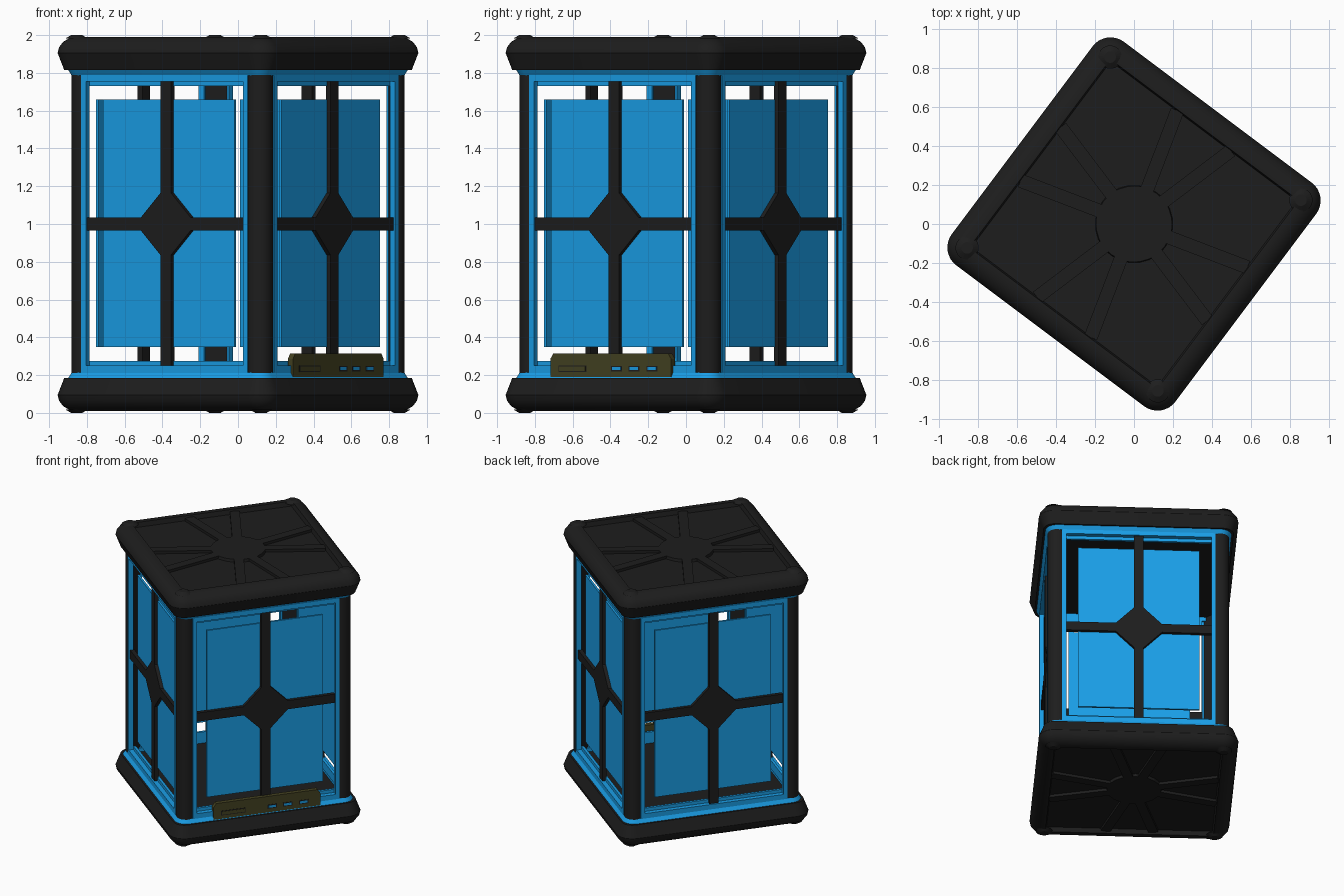
import bpy, bmesh, math
from mathutils import Matrix

if "Cube" in bpy.data.objects:
    bpy.data.objects.remove(bpy.data.objects["Cube"])

TURN = math.radians(-36.87)          # whole body is turned about z


def material(name, rgb):
    m = bpy.data.materials.new(name)
    m.diffuse_color = (*rgb, 1)
    m.use_nodes = True
    m.node_tree.nodes["Principled BSDF"].inputs["Base Color"].default_value = m.diffuse_color
    return m


BLACK = material("black plastic", (0.0125, 0.0125, 0.0125))
BLUE = material("bright blue", (0.0105, 0.352, 0.82))
OLIVE = material("dark olive", (0.057, 0.053, 0.015))


def finish(bm, name, mat, side=0, smooth=False):
    """Turn bmesh to the given side of the body and make an object."""
    bm.transform(Matrix.Rotation(TURN + side * math.pi / 2, 4, 'Z'))
    bmesh.ops.recalc_face_normals(bm, faces=bm.faces)
    me = bpy.data.meshes.new(name)
    bm.to_mesh(me)
    bm.free()
    me.materials.append(mat)
    ob = bpy.data.objects.new(name, me)
    bpy.context.collection.objects.link(ob)
    if smooth:
        bpy.ops.object.select_all(action='DESELECT')
        ob.select_set(True)
        bpy.context.view_layer.objects.active = ob
        bpy.ops.object.shade_smooth_by_angle(angle=math.radians(32))
    return ob


def add_box(bm, u0, u1, h0, h1, z0, z1):
    """Box on a side: u along the side, h outward, z up."""
    m = Matrix.Translation(((u0 + u1) / 2, -(h0 + h1) / 2, (z0 + z1) / 2))
    m = m @ Matrix.Diagonal((u1 - u0, h1 - h0, z1 - z0, 1))
    bmesh.ops.create_cube(bm, size=1, matrix=m)


def boxes(name, mat, side, *dims):
    bm = bmesh.new()
    for d in dims:
        add_box(bm, *d)
    return finish(bm, name, mat, side)


def plate(name, mat, side, points, h0, h1):
    """Outline of (u, z) points given a thickness from h0 to h1."""
    bm = bmesh.new()
    f = bm.faces.new([bm.verts.new((u, -h0, z)) for u, z in points])
    ext = bmesh.ops.extrude_face_region(bm, geom=[f])
    verts = [v for v in ext["geom"] if isinstance(v, bmesh.types.BMVert)]
    bmesh.ops.translate(bm, vec=(0, h0 - h1, 0), verts=verts)
    return finish(bm, name, mat, side)


def stacked(name, mat, profile, centre=0.6, steps=8, hollow=False):
    """Rounded squares of (half width, z) joined into a solid or a hollow ring."""
    bm = bmesh.new()
    rings = []
    for half, z in profile:
        r = max(half - centre, 0.004)
        c = half - r
        ring = []
        for q, (sx, sy) in enumerate([(1, 1), (-1, 1), (-1, -1), (1, -1)]):
            for i in range(steps + 1):
                a = (q + i / steps) * math.pi / 2
                ring.append(bm.verts.new((sx * c + r * math.cos(a), sy * c + r * math.sin(a), z)))
        rings.append(ring)
    pairs = list(zip(rings, rings[1:]))
    if hollow:
        pairs.append((rings[-1], rings[0]))
    else:
        bm.faces.new(rings[0])
        bm.faces.new(rings[-1])
    for a, b in pairs:
        for i in range(len(a)):
            j = (i + 1) % len(a)
            bm.faces.new((a[i], a[j], b[j], b[i]))
    return finish(bm, name, mat, smooth=True)


# Top and bottom caps, mirrored about mid height
CAP = [(0.68, 1.815), (0.715, 1.905), (0.708, 1.935), (0.685, 1.965), (0.65, 1.985),
       (0.62, 1.99), (0.602, 1.99), (0.594, 1.955)]
TRIM = [(0.648, 1.785), (0.668, 1.817), (0.6, 1.817), (0.6, 1.785)]

for label, flip in (("top", False), ("bottom", True)):
    def fz(z):
        return 2 - z if flip else z

    stacked(label + "_cap", BLACK, [(h, fz(z)) for h, z in CAP])
    stacked(label + "_trim", BLUE, [(h, fz(z)) for h, z in TRIM], centre=0.58, hollow=True)

    # Hub and corner studs
    for name, x, y, r1, r2, z0, z1 in (
            [("hub", 0, 0, 0.2, 0.195, 1.95, 1.976)] +
            [("corner_stud", 0.61 * sx, 0.61 * sy, 0.06, 0.03, 1.982, 2.0)
             for sx in (-1, 1) for sy in (-1, 1)]):
        bm = bmesh.new()
        m = Matrix.Translation((x, y, fz((z0 + z1) / 2)))
        if flip:
            m = m @ Matrix.Rotation(math.pi, 4, 'X')
        bmesh.ops.create_cone(bm, cap_ends=True, segments=24, radius1=r1, radius2=r2,
                              depth=z1 - z0, matrix=m)
        finish(bm, label + "_" + name, BLACK)

    # Ribs: two per side running from the hub to the rim
    for side in range(4):
        for s in (-1, 1):
            bm = bmesh.new()
            z0, z1 = sorted((fz(1.95), fz(1.976)))
            add_box(bm, -0.035, 0.035, 0.17, 0.622, z0, z1)
            bm.transform(Matrix.Rotation(s * math.radians(16), 4, 'Z'))
            finish(bm, label + "_rib", BLACK, side)

# One quarter of the cross outline, mirrored into all four quarters
W = 0.034
QUARTER = [(0.525, W), (0.165, W), (W, 0.165), (W, 0.76)]
CROSS = []
for su, sz in ((1, 1), (-1, 1), (-1, -1), (1, -1)):
    part = [(su * u, 1 + sz * z) for u, z in QUARTER]
    CROSS += part if su * sz > 0 else part[::-1]

for side in range(4):
    # Corner post: outer half of a round column
    bm = bmesh.new()
    bmesh.ops.create_cone(bm, cap_ends=True, segments=32, radius1=0.07, radius2=0.07,
                          depth=1.64, matrix=Matrix.Translation((0.58, -0.58, 1)))
    cut = bmesh.ops.bisect_plane(bm, geom=bm.verts[:] + bm.edges[:] + bm.faces[:],
                                 plane_co=(0.575, -0.575, 1), plane_no=(-1, 1, 0),
                                 clear_outer=True)
    edges = [e for e in cut["geom_cut"] if isinstance(e, bmesh.types.BMEdge)]
    bmesh.ops.holes_fill(bm, edges=edges)
    finish(bm, "corner_post", BLACK, side, smooth=True)

    # Blue window frame with an inner lip at top and bottom
    boxes("window_frame", BLUE, side,
          (-0.55, -0.52, 0.615, 0.65, 0.21, 1.79), (0.52, 0.55, 0.615, 0.65, 0.21, 1.79),
          (-0.52, 0.52, 0.615, 0.65, 0.21, 0.25), (-0.52, 0.52, 0.615, 0.65, 1.755, 1.79),
          (-0.52, 0.52, 0.595, 0.615, 0.21, 0.275), (-0.52, 0.52, 0.595, 0.615, 1.73, 1.79))

    # Inner panel and the cross in front of it
    boxes("inner_panel", BLUE, side, (-0.435, 0.435, 0.597, 0.613, 0.35, 1.66))
    plate("cross_bar", BLACK, side, CROSS, 0.607, 0.638)

# Control box at the foot of one side
plate("control_box", OLIVE, 1,
      [(-0.4, 0.185), (0.4, 0.185), (0.4, 0.285), (0.38, 0.315), (-0.38, 0.315), (-0.4, 0.285)],
      0.63, 0.664)
for u in (0.04, 0.155, 0.275):
    boxes("port_surround", BLACK, 1, (u - 0.036, u + 0.036, 0.66, 0.666, 0.219, 0.249))
    boxes("port", BLUE, 1, (u - 0.028, u + 0.028, 0.66, 0.668, 0.226, 0.243))
boxes("card_slot_rim", BLACK, 1, (-0.345, -0.16, 0.66, 0.666, 0.216, 0.252))
boxes("card_slot", OLIVE, 1, (-0.338, -0.167, 0.66, 0.668, 0.222, 0.246))
